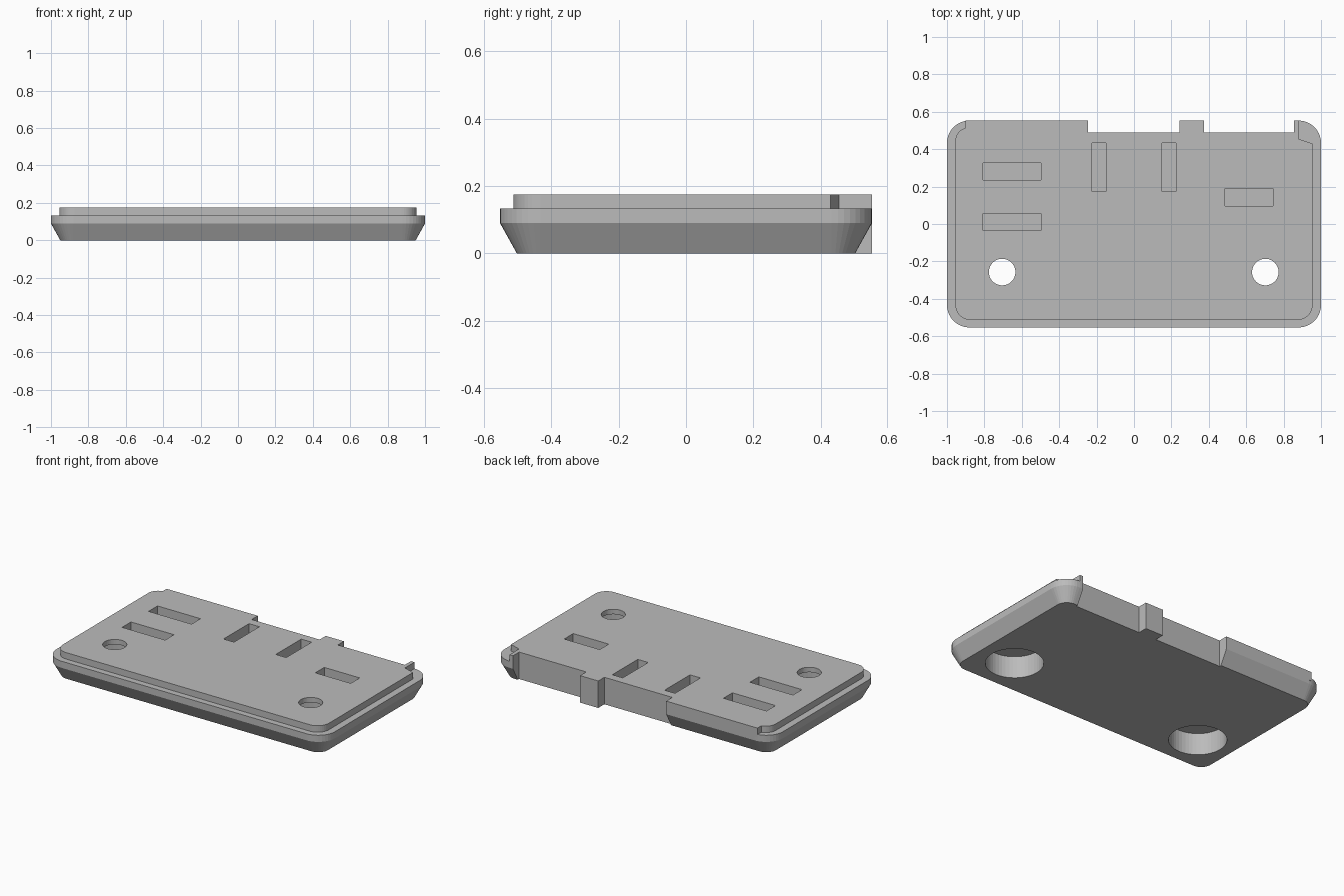
import bpy
import bmesh
from math import cos, sin, pi

if "Cube" in bpy.data.objects:
    bpy.data.objects.remove(bpy.data.objects["Cube"], do_unlink=True)

HALF_X, HALF_Y, RADIUS = 1.0, 0.553, 0.12
CHAMFER, CHAMFER_TOP, RIM_TOP, TOP = 0.05, 0.09, 0.133, 0.175
SEGMENTS = 10

grey = bpy.data.materials.new("plain grey")
grey.use_nodes = True
colour = (0.5, 0.5, 0.5, 1)
grey.diffuse_color = colour
grey.node_tree.nodes["Principled BSDF"].inputs["Base Color"].default_value = colour


def arc(cx, cy, r, start, sweep=pi / 2, n=SEGMENTS):
    return [(cx + r * cos(start + sweep * i / n), cy + r * sin(start + sweep * i / n))
            for i in range(n + 1)]


def rounded_rect(hx, hy, r):
    corners = [(1, 1), (-1, 1), (-1, -1), (1, -1)]
    return [p for k, (sx, sy) in enumerate(corners)
            for p in arc(sx * (hx - r), sy * (hy - r), r, k * pi / 2)]


def loft(name, rings):
    """Solid through matching counter-clockwise outlines, given as (outline, z)."""
    bm = bmesh.new()
    loops = [[bm.verts.new((x, y, z)) for x, y in pts] for pts, z in rings]
    bm.faces.new(loops[0][::-1])
    bm.faces.new(loops[-1])
    for a, b in zip(loops, loops[1:]):
        for i in range(len(a)):
            j = (i + 1) % len(a)
            bm.faces.new((a[i], a[j], b[j], b[i]))
    mesh = bpy.data.meshes.new(name)
    bm.to_mesh(mesh)
    bm.free()
    mesh.materials.append(grey)
    obj = bpy.data.objects.new(name, mesh)
    bpy.context.collection.objects.link(obj)
    return obj


def box(name, x0, x1, y0, y1, z0, z1):
    pts = [(x0, y0), (x1, y0), (x1, y1), (x0, y1)]
    return loft(name, [(pts, z0), (pts, z1)])


def cylinder(name, x, y, r, z0, z1):
    pts = arc(x, y, r, 0, 2 * pi, 48)[:-1]
    return loft(name, [(pts, z0), (pts, z1)])


def combine(target, tool, operation):
    mod = target.modifiers.new("combine", "BOOLEAN")
    mod.operation, mod.solver, mod.object = operation, "EXACT", tool
    bpy.context.view_layer.objects.active = target
    bpy.ops.object.modifier_apply(modifier=mod.name)
    bpy.data.objects.remove(tool, do_unlink=True)


# Base tray with a sloped underside edge
outer = rounded_rect(HALF_X, HALF_Y, RADIUS)
inner = rounded_rect(HALF_X - CHAMFER, HALF_Y - CHAMFER, RADIUS - CHAMFER)
plate = loft("cover_plate", [(inner, 0), (outer, CHAMFER_TOP), (outer, RIM_TOP)])

# Raised lip, flush with the back edge
lip = [(0.955, 0.43), (0.88, 0.455), (0.88, HALF_Y), (-0.9, HALF_Y)]
lip += arc(-0.885, 0.445, 0.07, pi * 0.57, pi * 0.43)
lip += arc(-0.875, -0.433, 0.08, pi) + arc(0.875, -0.433, 0.08, 1.5 * pi)
combine(plate, loft("raised_lip", [(lip, 0.115), (lip, TOP)]), "UNION")

# Back notch and the upright tab inside it
combine(plate, box("notch", -0.245, 0.855, 0.49, 0.7, -0.1, 0.3), "DIFFERENCE")
combine(plate, box("back_tab", 0.243, 0.373, 0.45, HALF_Y, 0, TOP), "UNION")

# Blind slots in the top
slots = [(-0.807, -0.498, 0.235, 0.327), (-0.807, -0.498, -0.036, 0.055),
         (0.487, 0.742, 0.097, 0.189),
         (-0.225, -0.15, 0.173, 0.434), (0.15, 0.225, 0.173, 0.434)]
for x0, x1, y0, y1 in slots:
    combine(plate, box("slot", x0, x1, y0, y1, 0.075, 0.3), "DIFFERENCE")

# Screw holes with wide recesses underneath
for x in (-0.705, 0.702):
    combine(plate, cylinder("recess", x, -0.257, 0.172, -0.1, 0.143), "DIFFERENCE")
    combine(plate, cylinder("screw_hole", x, -0.257, 0.071, 0.1, 0.3), "DIFFERENCE")
